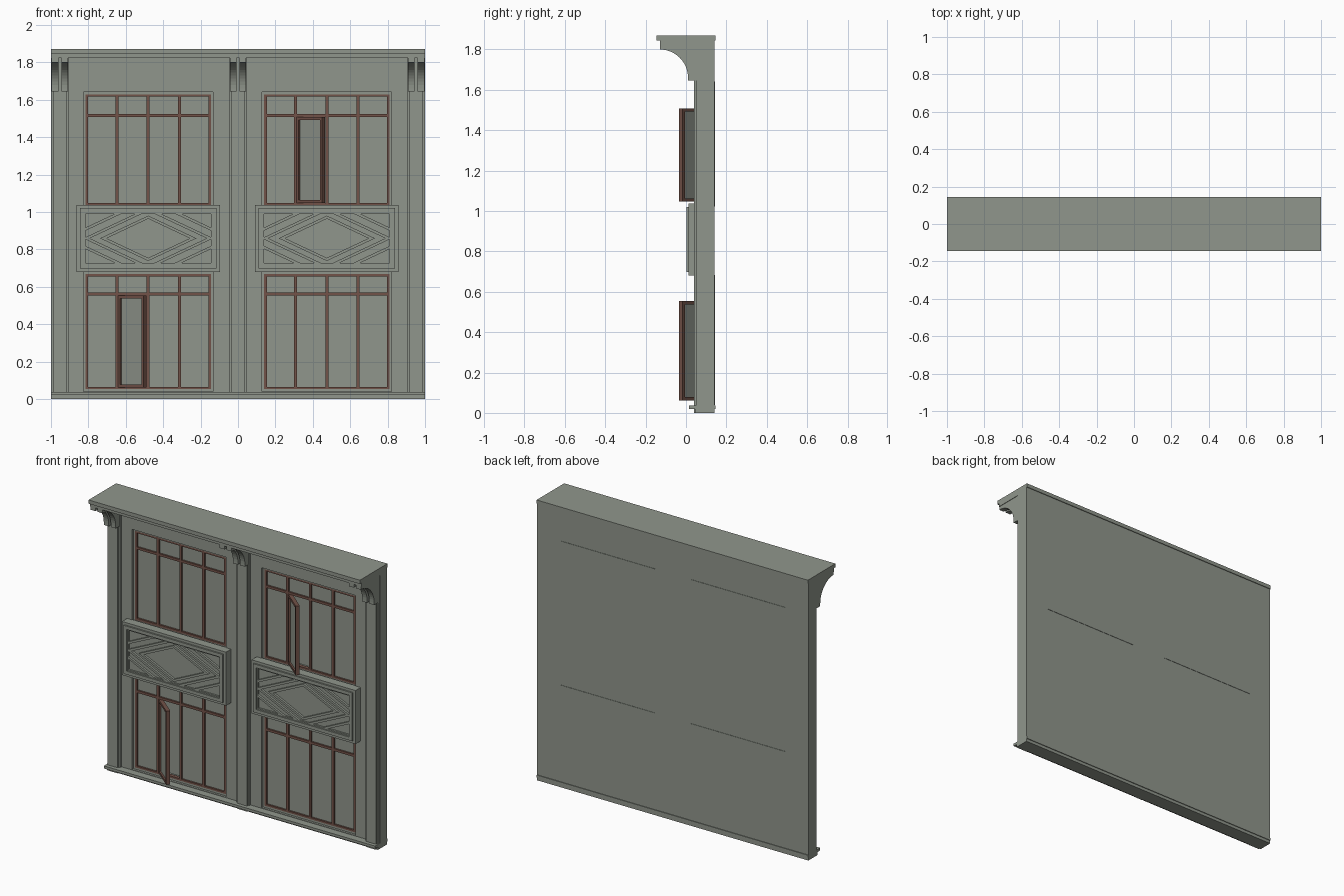
import bpy, bmesh, math
from mathutils import Matrix, Vector

if "Cube" in bpy.data.objects:
    bpy.data.objects.remove(bpy.data.objects["Cube"])


def material(name, rgb):
    m = bpy.data.materials.new(name)
    m.use_nodes = True
    m.diffuse_color = (*rgb, 1)
    m.node_tree.nodes["Principled BSDF"].inputs["Base Color"].default_value = (*rgb, 1)
    return m


STONE = material("grey green stone", (0.28, 0.305, 0.262))
WOOD = material("red brown wood", (0.17, 0.085, 0.065))


def box(bm, x0, x1, y0, y1, z0, z1):
    size = Matrix.Diagonal((x1 - x0, y1 - y0, z1 - z0, 1))
    mid = Matrix.Translation(((x0 + x1) / 2, (y0 + y1) / 2, (z0 + z1) / 2))
    return bmesh.ops.create_cube(bm, size=1, matrix=mid @ size)["verts"]


def ring(bm, x0, x1, z0, z1, w, y0, y1):
    """Rectangular border of width w, facing the front."""
    box(bm, x0, x1, y0, y1, z0, z0 + w)
    box(bm, x0, x1, y0, y1, z1 - w, z1)
    box(bm, x0, x0 + w, y0, y1, z0 + w, z1 - w)
    box(bm, x1 - w, x1, y0, y1, z0 + w, z1 - w)


def finish(bm, name, mat):
    bmesh.ops.recalc_face_normals(bm, faces=bm.faces)
    mesh = bpy.data.meshes.new(name)
    bm.to_mesh(mesh)
    bm.free()
    mesh.materials.append(mat)
    ob = bpy.data.objects.new(name, mesh)
    bpy.context.collection.objects.link(ob)
    return ob


WALL, BACK = 0.065, 0.14
BAYS = {"right": -0.48, "left": 0.475}
ROWS = {"lower": (0.05, 0.67, 0.56), "upper": (1.035, 1.63, 1.515)}
HALF = 0.335
OPEN = {("right", "lower"), ("left", "upper")}

# Wall built of piers and rails around the openings
bm = bmesh.new()
edges = [-1]
for cx in BAYS.values():
    edges += [cx - HALF - 0.012, cx + HALF + 0.012]
edges.append(1)
for a, b in zip(edges[::2], edges[1::2]):
    box(bm, a, b, WALL, BACK, 0, 1.83)
for a, b in zip(edges[1::2], edges[2::2]):
    for z0, z1 in ((0, 0.04), (0.68, 1.025), (1.64, 1.83)):
        box(bm, a, b, WALL, BACK, z0, z1)
finish(bm, "wall", STONE)

# Base and ledge
bm = bmesh.new()
box(bm, -1, 1, 0.045, BACK, 0, 0.02)
box(bm, -1, 1, 0.015, 0.145, 0.02, 0.037)
finish(bm, "base_ledge", STONE)

# Cornice in steps
bm = bmesh.new()
box(bm, -1, 1, -0.145, 0.145, 1.845, 1.87)
box(bm, -1, 1, -0.13, BACK, 1.822, 1.845)
finish(bm, "cornice", STONE)

# Stepped pilasters, each with a pair of curved corbels
arc = [(-0.13 + 0.14 * math.sin(t), 1.66 + 0.14 * math.cos(t))
       for t in (math.pi / 2 * i / 12 for i in range(13))]
profile = [(0.05, 1.822), (-0.13, 1.822)] + arc + [(0.01, 1.645), (0.05, 1.645)]
for name, px in (("right", -0.9525), ("middle", 0), ("left", 0.9525)):
    bm = bmesh.new()
    box(bm, px - 0.0465, px + 0.0465, 0.05, WALL + 0.01, 0, 1.83)
    box(bm, px - 0.037, px + 0.037, 0.04, 0.06, 0, 1.83)
    finish(bm, name + "_pilaster", STONE)
    bm = bmesh.new()
    for side in (-1, 1):
        a = px + side * 0.026 - 0.018
        face = bm.faces.new([bm.verts.new((a, y, z)) for y, z in profile])
        moved = bmesh.ops.extrude_face_region(bm, geom=[face])["geom"]
        bmesh.ops.translate(bm, vec=(0.036, 0, 0),
                            verts=[v for v in moved if isinstance(v, bmesh.types.BMVert)])
    finish(bm, name + "_corbels", STONE)


def lattice_bars(bm, cx, cz, hw, hh):
    """Diamond rings of slanted bars, trimmed to the panel field."""
    slope = 0.47
    angle = math.atan(slope)
    for r in (0.24, 0.33, 0.44):
        for sx in (-1, 1):
            for sz in (-1, 1):
                part = bmesh.new()
                box(part, -0.6, 0.6, 0.008, 0.03, -0.0075, 0.0075)
                move = Matrix.Translation((cx + sx * r / 2, 0, cz + sz * slope * r / 2))
                part.transform(move @ Matrix.Rotation(sx * sz * angle, 4, "Y"))
                cuts = [((cx + sx * hw, 0, cz), (sx, 0, 0)), ((cx, 0, cz + sz * hh), (0, 0, sz)),
                        ((cx, 0, cz), (-sx, 0, 0)), ((cx, 0, cz), (0, 0, -sz))]
                for co, no in cuts:
                    geom = part.verts[:] + part.edges[:] + part.faces[:]
                    cut = bmesh.ops.bisect_plane(part, geom=geom, plane_co=co, plane_no=no,
                                                 clear_outer=True)["geom_cut"]
                    rim = [e for e in cut if isinstance(e, bmesh.types.BMEdge)]
                    if rim:
                        bmesh.ops.edgeloop_fill(part, edges=rim)
                temp = bpy.data.meshes.new("bar")
                part.to_mesh(temp)
                part.free()
                bm.from_mesh(temp)
                bpy.data.meshes.remove(temp)


# Spandrel panels between the storeys
for side, cx in BAYS.items():
    bm = bmesh.new()
    box(bm, cx - 0.37, cx + 0.37, 0.022, 0.07, 0.69, 1.03)
    ring(bm, cx - 0.383, cx + 0.383, 0.68, 1.037, 0.022, 0.012, 0.07)
    ring(bm, cx - 0.365, cx + 0.365, 0.698, 1.02, 0.022, 0.002, 0.03)
    ring(bm, cx - 0.347, cx + 0.347, 0.716, 1.002, 0.012, 0.01, 0.03)
    finish(bm, side + "_spandrel_panel", STONE)
    bm = bmesh.new()
    lattice_bars(bm, cx, 0.859, 0.337, 0.133)
    finish(bm, side + "_spandrel_lattice", STONE)

# Windows
PITCH = 2 * HALF / 4
for side, cx in BAYS.items():
    for row, (z0, z1, zt) in ROWS.items():
        name = side + "_" + row + "_"
        x0, x1 = cx - HALF, cx + HALF
        is_open = (side, row) in OPEN
        # Lining of the opening and the closing plate behind it
        bm = bmesh.new()
        ring(bm, x0 - 0.014, x1 + 0.014, z0 - 0.012, z1 + 0.012, 0.014, 0.08, BACK)
        box(bm, x0 - 0.014, x1 + 0.014, 0.134, 0.1425, z0 - 0.012, z1 + 0.012)
        finish(bm, name + "window_lining", STONE)
        # Wooden frame and bars
        bm = bmesh.new()
        ring(bm, x0, x1, z0, z1, 0.014, 0.08, 0.105)
        box(bm, x0, x1, 0.081, 0.104, zt - 0.008, zt + 0.008)
        for i in (1, 2, 3):
            xb = x0 + PITCH * i
            box(bm, xb - 0.008, xb + 0.008, 0.08, 0.105, z0, z1)
        finish(bm, name + "window_frame", WOOD)
        # Panes, leaving out the one whose sash stands open
        bm = bmesh.new()
        for i in range(4):
            xa = x0 + PITCH * i
            box(bm, xa, xa + PITCH, 0.092, 0.096, zt, z1 - 0.005)
            if not (is_open and i == 1):
                box(bm, xa, xa + PITCH, 0.092, 0.096, z0 + 0.005, zt)
        finish(bm, name + "window_panes", STONE)
        # Open sash, hinged on its -x edge
        if is_open:
            turn = (Matrix.Translation((x0 + PITCH + 0.013, 0.09, 0))
                    @ Matrix.Rotation(math.radians(-40), 4, "Z"))
            za, zb = z0 + 0.012, zt - 0.007
            bm = bmesh.new()
            ring(bm, 0, 0.18, za, zb, 0.016, -0.0125, 0.0125)
            bm.transform(turn)
            finish(bm, name + "open_sash", WOOD)
            bm = bmesh.new()
            box(bm, 0.01, 0.17, -0.002, 0.002, za + 0.01, zb - 0.01)
            bm.transform(turn)
            finish(bm, name + "open_sash_pane", STONE)
